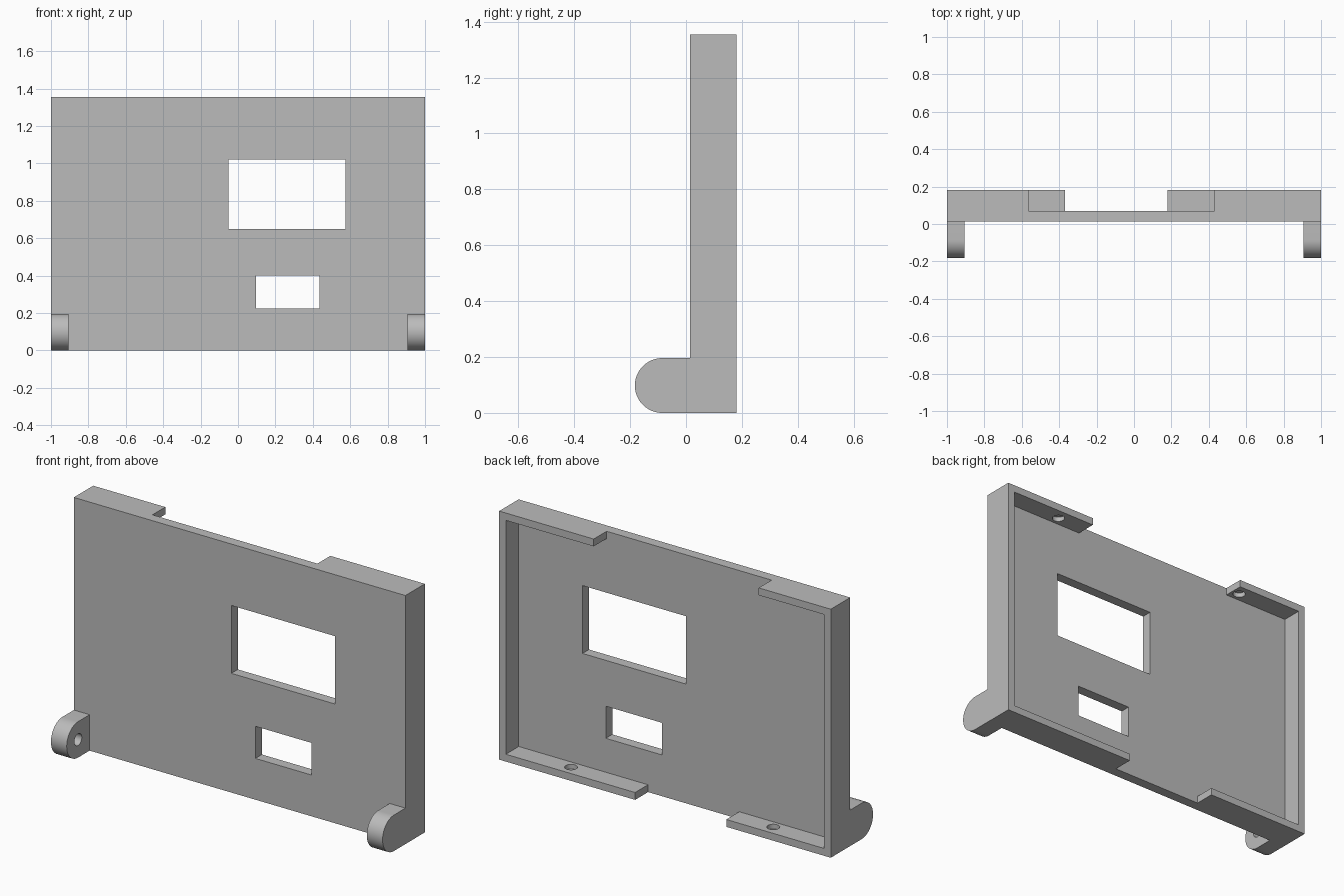
import bpy, bmesh, math
from mathutils import Vector

if "Cube" in bpy.data.objects:
    bpy.data.objects.remove(bpy.data.objects["Cube"], do_unlink=True)

W, H = 1.0, 1.355                        # half width, height
FRONT, FLOOR, BACK = 0.014, 0.07, 0.181  # panel depth layers
RIM = 0.04
EAR_R, EAR_W, HOLE_R = 0.098, 0.095, 0.032

grey = bpy.data.materials.new("light_grey")
grey.use_nodes = True
grey.diffuse_color = (0.5, 0.5, 0.5, 1)
grey.node_tree.nodes["Principled BSDF"].inputs["Base Color"].default_value = (0.5, 0.5, 0.5, 1)


def prism(name, points, offset):
    """Extrude a closed 3D outline along an offset vector."""
    bm = bmesh.new()
    face = bm.faces.new([bm.verts.new(p) for p in points])
    new = bmesh.ops.extrude_face_region(bm, geom=[face])["geom"]
    bmesh.ops.translate(bm, vec=Vector(offset),
                        verts=[v for v in new if isinstance(v, bmesh.types.BMVert)])
    bmesh.ops.recalc_face_normals(bm, faces=bm.faces)
    mesh = bpy.data.meshes.new(name)
    bm.to_mesh(mesh)
    bm.free()
    mesh.materials.append(grey)
    ob = bpy.data.objects.new(name, mesh)
    bpy.context.collection.objects.link(ob)
    return ob


def panel(name, outline, y0, y1):
    return prism(name, [(x, y0, z) for x, z in outline], (0, y1 - y0, 0))


def rect(x0, x1, z0, z1):
    return [(x0, z0), (x1, z0), (x1, z1), (x0, z1)]


def circle(r, n=32):
    return [(r * math.cos(math.tau * i / n), r * math.sin(math.tau * i / n)) for i in range(n)]


def cut(target, cutter):
    cutter.hide_render = True
    mod = target.modifiers.new("cut", "BOOLEAN")
    mod.operation, mod.solver, mod.object = "DIFFERENCE", "EXACT", cutter
    bpy.context.view_layer.objects.active = target
    bpy.ops.object.modifier_apply(modifier=mod.name)
    bpy.data.objects.remove(cutter, do_unlink=True)


def smooth(ob):
    bpy.ops.object.select_all(action="DESELECT")
    ob.select_set(True)
    bpy.context.view_layer.objects.active = ob
    bpy.ops.object.shade_smooth_by_angle(angle=math.radians(30))


# Cover: slab hollowed from the back, with gaps in the top and bottom lips
cover = panel("cover_panel", rect(-W, W, 0, H), FRONT, BACK)
ix, iz, out = W - RIM, H - RIM, 0.1
cavity = [(-ix, RIM), (-0.37, RIM), (-0.37, -out), (0.18, -out), (0.18, RIM), (ix, RIM),
          (ix, iz), (0.43, iz), (0.43, H + out), (-0.565, H + out), (-0.565, iz), (-ix, iz)]
cut(cover, panel("cavity_cutter", cavity, FLOOR, BACK + out))

# Two windows through the front wall
for window in (rect(-0.05, 0.575, 0.65, 1.02), rect(0.095, 0.435, 0.225, 0.4)):
    cut(cover, panel("window_cutter", window, FRONT - out, FLOOR + 0.05))

# Blind screw holes inside the lips
for x in (-0.61, 0.61):
    for z0, z1 in ((0.015, RIM + 0.03), (iz - 0.03, H - 0.015)):
        ring = [(x + a, 0.119 + b, z0) for a, b in circle(HOLE_R)]
        cut(cover, prism("screw_hole_cutter", ring, (0, 0, z1 - z0)))
smooth(cover)

# Rounded hinge ears with blind pivot holes on their inner faces
cy = EAR_R - 0.183
arc = [(cy - EAR_R * math.sin(math.pi * i / 32), EAR_R - EAR_R * math.cos(math.pi * i / 32))
       for i in range(33)]
profile = [(FRONT, 0)] + arc + [(FRONT, 2 * EAR_R)]
for side, name in ((1, "left_hinge_ear"), (-1, "right_hinge_ear")):
    ear = prism(name, [(side * W, y, z) for y, z in profile], (-side * EAR_W, 0, 0))
    ring = [(side * (W - 0.04), cy + a, EAR_R + b) for a, b in circle(HOLE_R)]
    cut(ear, prism("pivot_hole_cutter", ring, (-side * 0.1, 0, 0)))
    smooth(ear)
